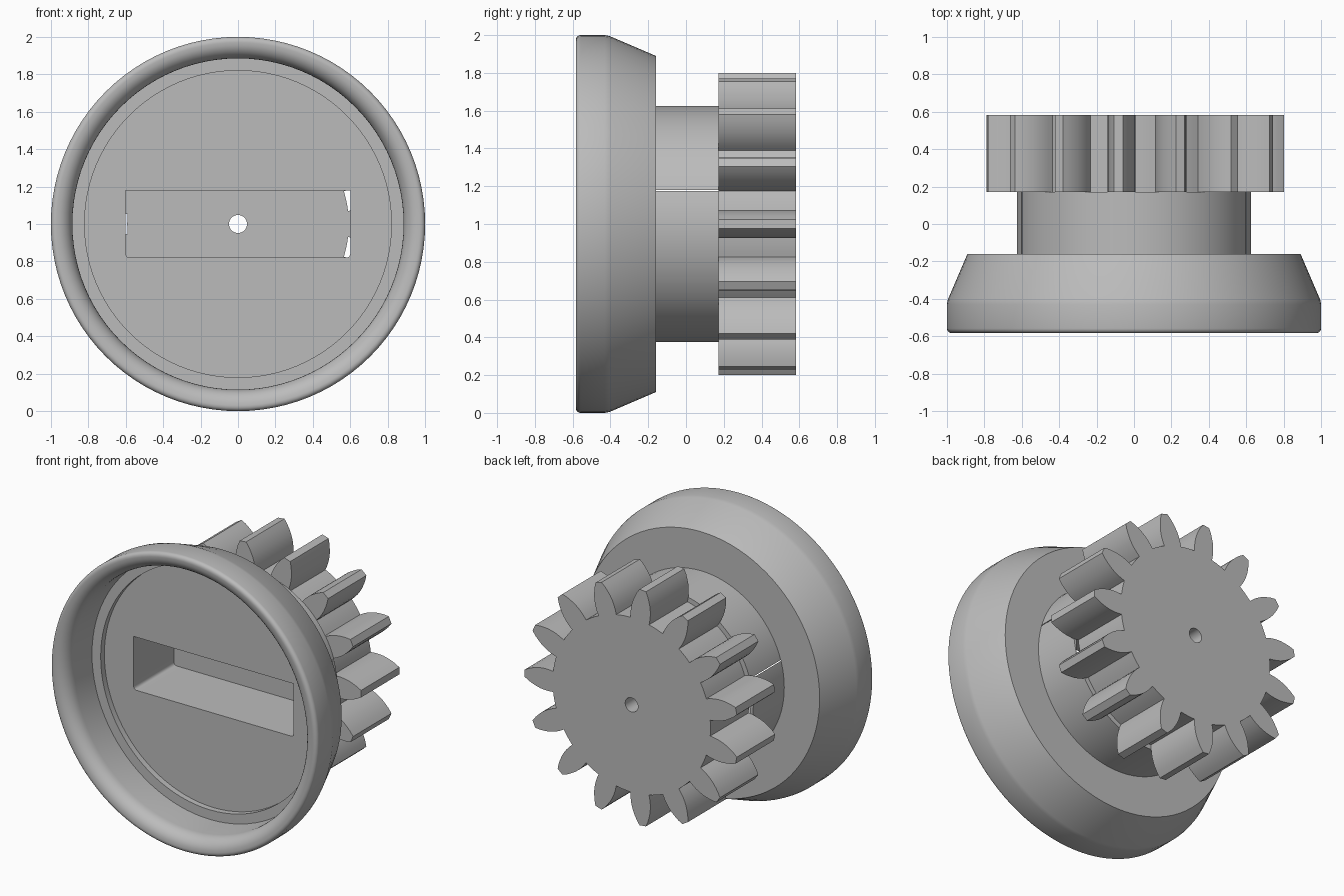
import bpy, bmesh, math
from mathutils import Matrix, Vector

cube = bpy.data.objects.get("Cube")
if cube:
    bpy.data.objects.remove(cube, do_unlink=True)

grey = bpy.data.materials.new("plain grey")
grey.use_nodes = True
grey.diffuse_color = (0.5, 0.5, 0.5, 1)
grey.node_tree.nodes["Principled BSDF"].inputs["Base Color"].default_value = (0.5, 0.5, 0.5, 1)

AXIS_Z = 1.0      # height of the common axle
JOIN_Y = 0.172    # where the hub meets the gear


def make_object(name, bm):
    bmesh.ops.remove_doubles(bm, verts=bm.verts, dist=1e-5)
    bmesh.ops.recalc_face_normals(bm, faces=bm.faces)
    bmesh.ops.translate(bm, verts=bm.verts, vec=(0, 0, AXIS_Z))
    mesh = bpy.data.meshes.new(name)
    bm.to_mesh(mesh)
    bm.free()
    mesh.materials.append(grey)
    obj = bpy.data.objects.new(name, mesh)
    bpy.context.collection.objects.link(obj)
    return obj


def lathe(name, profile, steps=96):
    """Turn (radius, y) points around the y axis."""
    bm = bmesh.new()
    verts = [bm.verts.new((r, y, 0)) for r, y in profile]
    edges = [bm.edges.new(pair) for pair in zip(verts, verts[1:])]
    bmesh.ops.spin(bm, geom=verts + edges, cent=(0, 0, 0), axis=(0, 1, 0),
                   angle=math.tau, steps=steps, use_merge=True)
    return make_object(name, bm)


def extrude(name, outline, y0, y1):
    """Extrude an (x, z) outline along y."""
    bm = bmesh.new()
    face = bm.faces.new([bm.verts.new((x, y0, z)) for x, z in outline])
    out = bmesh.ops.extrude_face_region(bm, geom=[face])
    moved = [v for v in out["geom"] if isinstance(v, bmesh.types.BMVert)]
    bmesh.ops.translate(bm, verts=moved, vec=(0, y1 - y0, 0))
    return make_object(name, bm)


def arc(cx, cy, rx, ry, start, end, n):
    angles = [math.radians(start + (end - start) * i / n) for i in range(n + 1)]
    return [(cx + rx * math.cos(a), cy + ry * math.sin(a)) for a in angles]


def select(obj):
    bpy.ops.object.select_all(action='DESELECT')
    obj.select_set(True)
    bpy.context.view_layer.objects.active = obj


def cut(obj, cutter):
    cutter.hide_render = True
    mod = obj.modifiers.new("cut", 'BOOLEAN')
    mod.operation = 'DIFFERENCE'
    mod.solver = 'EXACT'
    mod.object = cutter
    select(obj)
    bpy.ops.object.modifier_apply(modifier=mod.name)
    bpy.data.objects.remove(cutter, do_unlink=True)


def smooth(obj):
    select(obj)
    bpy.ops.object.shade_smooth_by_angle(angle=math.radians(30))


# Cupped wheel with its hub: recess floor, step, rounded lip, taper, hub
profile = [(0, -0.26), (0.82, -0.26), (0.82, -0.30), (0.885, -0.30)]
profile += arc(0.97, -0.49, 0.085, 0.093, 180, 270, 8)
profile += arc(0.975, -0.558, 0.025, 0.025, 270, 360, 5)
profile += [(1.0, -0.43), (0.995, -0.405), (0.89, -0.16),
            (0.625, -0.16), (0.625, JOIN_Y), (0, JOIN_Y)]
wheel = lathe("wheel_and_hub", profile)

# Slot through the hub, square at the top and slightly rounded below
slot = [(0.6, 0.18), (-0.6, 0.18)]
slot += arc(-0.58, -0.16, 0.02, 0.02, 180, 270, 4)
slot += arc(0.58, -0.16, 0.02, 0.02, 270, 360, 4)
cut(wheel, extrude("slot_cutter", slot, -0.5, 0.4))
smooth(wheel)

# Gear with fat curved teeth, the first one pointing to +x
TEETH = 15
ROOT = 0.592
flank = [(0.62, 0.073), (0.65, 0.073), (0.68, 0.070), (0.71, 0.064),
         (0.74, 0.054), (0.77, 0.042), (0.802, 0.024)]
root_half = math.radians(6.8)
pitch = math.tau / TEETH
outline = []
for t in range(TEETH):
    turn = Matrix.Rotation(t * pitch, 2)
    tooth = [(ROOT * math.cos(root_half), -ROOT * math.sin(root_half))]
    tooth += [(r, -w) for r, w in flank]
    tooth += [(x, -z) for x, z in reversed(tooth)]
    # Arc along the bottom of the gap that follows the tooth
    for i in range(1, 4):
        a = root_half + (pitch - 2 * root_half) * i / 4
        tooth.append((ROOT * math.cos(a), ROOT * math.sin(a)))
    outline += [tuple(turn @ Vector(p)) for p in tooth]
gear = extrude("gear", outline, JOIN_Y, 0.583)

# Axle hole through the gear
cut(gear, extrude("axle_cutter", arc(0, 0, 0.048, 0.048, 0, 352.5, 47), 0, 0.8))
smooth(gear)
